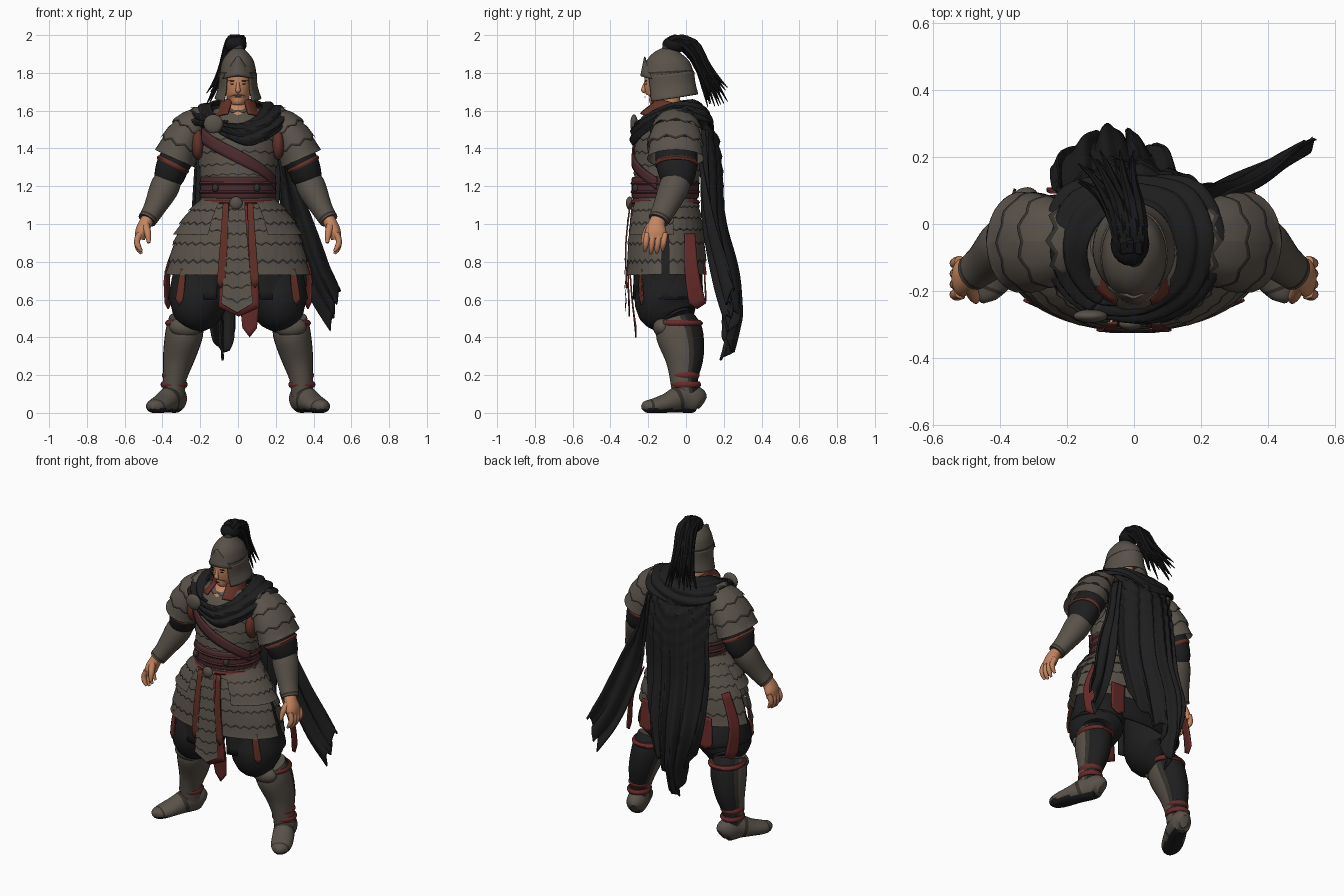
import bpy, bmesh, math, random
from mathutils import Vector, Matrix
random.seed(4)

def material(name, r, g, b):
    m = bpy.data.materials.new(name)
    m.diffuse_color = (r, g, b, 1)
    return m

ARMOUR = material("grey_brown_armour", .1, .084, .068)
SEAM = material("dark_seam", .035, .03, .025)
BLACK = material("black_cloth", .013, .013, .014)
HAIR = material("black_hair", .008, .008, .009)
RED = material("red_cloth", .135, .024, .022)
BELT = material("maroon_sash", .075, .024, .027)
LEATHER = material("rust_leather", .125, .031, .021)
SKIN = material("skin", .56, .235, .115)

# ---------- helpers ----------
def spline(P, t, closed=False):
    n = len(P)
    m = n if closed else n - 1
    s = min(max(t, 0), 1) * m
    i = min(int(s), m - 1)
    w = s - i
    a, b, c, d = [P[k % n] if closed else P[min(max(k, 0), n - 1)] for k in range(i - 1, i + 3)]
    return [q + .5 * w * (r - p + w * (2*p - 5*q + 4*r - s_ + w * (3*(q - r) + s_ - p)))
            for p, q, r, s_ in zip(a, b, c, d)]

def tube(P, ref=(0, 1, 0), a0=0, a1=360):
    """Surface swept along points (x, y, z, radius_a, radius_b)."""
    def f(u, v):
        p = spline(P, v)
        t = (Vector(spline(P, v + .01)[:3]) - Vector(spline(P, v - .01)[:3])).normalized()
        b = t.cross(Vector(ref)).normalized()
        n = b.cross(t)
        a = math.radians(a0 + (a1 - a0) * u)
        return Vector(p[:3]) + b * math.cos(a) * p[3] + n * math.sin(a) * p[4]
    return f

def ribbon(P, d=(1, 0, 0), tip=0):
    """Hanging strip along points (x, y, z, half_width)."""
    def f(u, v):
        p = spline(P, v)
        return Vector(p[:3]) + Vector(d) * p[3] * (2*u - 1) + Vector((0, 0, -tip * (1 - abs(2*u - 1)) * v**4))
    return f

def lifted(f, u, v, h):
    e = .004
    n = (f(u, v + e) - f(u, v - e)).cross(f(u + e, v) - f(u - e, v))
    return f(u, v) + n.normalized() * h

def finish(name, bm, mats, mirror, thick=0, angle=40):
    bmesh.ops.recalc_face_normals(bm, faces=bm.faces)
    me = bpy.data.meshes.new(name)
    bm.to_mesh(me)
    bm.free()
    ob = bpy.data.objects.new(name, me)
    bpy.context.collection.objects.link(ob)
    for m in mats:
        me.materials.append(m)
    bpy.ops.object.select_all(action='DESELECT')
    ob.select_set(True)
    bpy.context.view_layer.objects.active = ob
    bpy.ops.object.shade_smooth_by_angle(angle=math.radians(angle))
    if thick:
        s = ob.modifiers.new("thickness", 'SOLIDIFY')
        s.thickness, s.offset = thick, 0
    if mirror:
        ob.modifiers.new("mirror", 'MIRROR')
    return ob

def grid(bm, f, us, vs, closed=False, caps=False, rule=None):
    n = len(us)
    V = [[bm.verts.new(f(u, v)) for u in us] for v in vs]
    for j in range(len(vs) - 1):
        for i in range(n if closed else n - 1):
            k = (i + 1) % n
            fc = bm.faces.new((V[j][i], V[j][k], V[j+1][k], V[j+1][i]))
            if rule:
                fc.material_index = rule(fc.calc_center_median(), (i + .5) / n, j)
    if caps:
        bm.faces.new(V[0])
        bm.faces.new(V[-1])

def sheet(name, f, nu, nv, *mats, thick=.008, mirror=False, rule=None):
    bm = bmesh.new()
    grid(bm, f, [i / nu for i in range(nu + 1)], [j / nv for j in range(nv + 1)], rule=rule)
    return finish(name, bm, mats, mirror, thick)

def solid(name, P, *mats, mirror=False, rule=None, nu=24, nv=16, ref=(0, 1, 0), floor=False):
    bm = bmesh.new()
    grid(bm, tube(P, ref), [i / nu for i in range(nu)], [j / nv for j in range(nv + 1)], True, True, rule)
    if floor:
        for v in bm.verts:
            v.co.z = max(v.co.z, 0)
    return finish(name, bm, mats, mirror)

def scales(name, f, n, waves, mirror=False, lift=.009, amp=.2):
    """Overlapping rows of plates with zigzag hems and dark seams."""
    bm = bmesh.new()
    us = [i / (waves * 4) for i in range(waves * 4 + 1)]
    for r in range(n):
        def row(u, t):
            z = abs((u * waves + .5 * (r % 2)) % 1 - .5) * 2
            return lifted(f, u, min((r + t * (1 + amp * z)) / n, 1), lift * (.2 + t))
        grid(bm, row, us, [0, .45, .89, 1], rule=lambda c, u, j: int(j == 2))
    return finish(name, bm, [ARMOUR, SEAM], mirror)

def blob(name, c, r, mat, mirror=False):
    bm = bmesh.new()
    bmesh.ops.create_uvsphere(bm, u_segments=20, v_segments=12, radius=1,
                              matrix=Matrix.Translation(c) @ Matrix.Diagonal((*r, 1)))
    return finish(name, bm, [mat], mirror)

# ---------- legs ----------
solid("boots", [(.315, .085, .05, .025, .035), (.325, .055, .07, .058, .07), (.352, -.02, .075, .062, .075),
      (.395, -.1, .052, .066, .052), (.43, -.17, .036, .06, .04), (.447, -.215, .033, .036, .03), (.452, -.235, .03, .006, .01)],
      ARMOUR, BLACK, SEAM, mirror=True, ref=(0, 0, 1), floor=True, nv=24,
      rule=lambda c, u, j: 1 if c.z < .022 else 2 if j in (9, 17) else 0)
solid("greaves", [(.275, -.06, .5, .09, .1), (.285, -.035, .42, .1, .125), (.312, -.01, .3, .086, .105),
      (.335, -.01, .18, .062, .075), (.34, 0, .09, .06, .072)], ARMOUR, BLACK, SEAM, mirror=True,
      rule=lambda c, u, j: 1 if .08 < u < .42 else 2 if .04 < u < .08 or .42 < u < .46 else 0)
blob("knee_guards", (.278, -.125, .455), (.085, .05, .055), ARMOUR, True)
for i, (x, y, z, r) in enumerate([(.333, -.005, .2, .07), (.338, 0, .15, .072), (.275, -.035, .475, .112)]):
    solid(f"leg_wrap_{i}", [(x, y, z + .016, r * .9, r), (x, y, z, r, r * 1.12), (x, y, z - .016, r * .9, r)],
          RED, mirror=True, nv=5)
solid("baggy_trousers", [(.13, -.1, .92, .12, .12), (.18, -.095, .75, .14, .145), (.205, -.09, .64, .155, .178),
      (.222, -.088, .56, .15, .175), (.25, -.06, .5, .105, .12), (.26, -.05, .485, .08, .09)], BLACK, mirror=True)
sheet("underskirt", tube([(0, -.1, 1.1, .18, .15), (0, -.1, .85, .31, .175), (0, -.1, .6, .368, .188)], a0=-72, a1=252), 60, 8, BLACK)

# ---------- skirt ----------
SK = [(0, -.11, 1.13, .195, .165), (0, -.108, 1.03, .265, .185), (0, -.106, .9, .335, .202), (0, -.105, .73, .376, .206)]
scales("front_skirt_plates", tube(SK, a0=-74, a1=-6), 6, 7, True)
scales("back_skirt_plates", tube(SK, a0=4, a1=84), 6, 7, True)
HIP = [(0, -.11, 1.12, .205, .176), (0, -.11, 1.04, .275, .195), (0, -.11, .94, .335, .208)]
scales("hip_plates", tube(HIP, a0=-62, a1=12), 3, 7, True)
sheet("red_front_cloth", ribbon([(0, -.285, 1.1, .05), (.005, -.307, .8, .095), (.005, -.3, .56, .108)], tip=.05), 12, 10, RED)
sheet("red_torn_cloth", ribbon([(.05, -.3, .8, .04), (.06, -.285, .6, .05), (.062, -.265, .45, .038)], tip=.05), 8, 10, RED)
scales("centre_tabard_plate", ribbon([(-.005, -.292, 1.12, .04), (-.005, -.313, .85, .06), (-.005, -.312, .58, .085)], tip=.05), 9, 3)
for i, (P, d, m, mir) in enumerate([
        ([(.065, -.295, 1.11, .015), (.075, -.318, .9, .02), (.09, -.315, .69, .022)], (1, 0, 0), LEATHER, True),
        ([(.29, -.235, .76, .015), (.3, -.24, .68, .02), (.31, -.235, .6, .022)], (.9, .4, 0), LEATHER, True),
        ([(.3, .02, .95, .03), (.372, .03, .75, .04), (.37, .06, .58, .05)], (-.3, .9, 0), RED, True),
        ([(.2, .095, .8, .05), (.21, .1, .7, .05), (.21, .105, .62, .05)], (1, 0, 0), RED, True)]):
    sheet(f"hanging_ribbon_{i}", ribbon(P, d, .03), 6, 8, m, mirror=mir)

# ---------- torso ----------
TORSO = [(0, -.065, 1.6, .13, .1), (0, -.08, 1.52, .195, .165), (0, -.09, 1.4, .21, .175), (0, -.1, 1.28, .196, .17),
         (0, -.11, 1.18, .186, .162), (0, -.11, 1.06, .2, .165)]
solid("torso", TORSO, ARMOUR, nu=36)
scales("chest_scales", tube(TORSO), 9, 22, lift=.008)
sheet("chest_strap", lambda u, w: lifted(tube(TORSO, a0=-150, a1=-15), u, .24 + .44*u + .12*w, .016), 30, 3, BELT)
blob("armpit_lining", (.212, -.15, 1.42), (.035, .058, .08), LEATHER, True)
solid("sash", [(0, -.11, 1.25, .192, .17), (0, -.11, 1.235, .2, .178), (0, -.11, 1.15, .2, .178), (0, -.11, 1.135, .193, .17)], BELT, nu=36)
for z in (1.215, 1.17, 1.115):
    solid("sash_cord", [(0, -.11, z + .012, .197, .175), (0, -.11, z, .208, .184), (0, -.11, z - .012, .197, .175)],
          RED if z < 1.15 else BELT, nu=36, nv=6)
blob("belt_buckle", (-.01, -.298, 1.11), (.035, .02, .035), ARMOUR)
for x in (-.12, .1):
    blob("sash_stud", (x, -.265, 1.19), (.018, .02, .022), SEAM)

# ---------- arms ----------
scales("shoulder_guards", tube([(.16, -.05, 1.56, .05, .08), (.226, -.05, 1.535, .075, .11), (.288, -.055, 1.45, .096, .132),
       (.335, -.055, 1.345, .102, .137)]), 4, 9, True, lift=.012)
solid("sleeves", [(.2, -.05, 1.52, .06, .08), (.27, -.05, 1.43, .085, .105), (.335, -.05, 1.33, .088, .11), (.365, -.045, 1.25, .08, .095),
      (.38, -.045, 1.2, .06, .07)], BLACK, mirror=True)
solid("sleeve_cuffs", [(.34, -.05, 1.325, .088, .11), (.345, -.05, 1.315, .094, .115), (.35, -.05, 1.305, .088, .11)],
      LEATHER, mirror=True, nv=4)
solid("bracers", [(.36, -.04, 1.26, .066, .075), (.39, -.065, 1.19, .077, .08), (.445, -.115, 1.08, .057, .064),
      (.482, -.145, 1.02, .05, .056)], ARMOUR, SEAM, mirror=True, rule=lambda c, u, j: int(j in (1, 14)))
solid("palms", [(.47, -.14, 1.04, .033, .038), (.492, -.155, 1.0, .035, .045), (.51, -.16, .96, .034, .056), (.52, -.16, .92, .026, .054)],
      SKIN, mirror=True)
for k in range(4):
    y, q = -.205 + .031 * k, .012 * (1 - abs(k - 1.4))
    solid(f"finger_{k}", [(.52, y, .95, .017, .017), (.535, y - .005, .91, .016, .016), (.527, y - .01, .875 - q, .014, .014),
          (.51, y - .012, .85 - q, .007, .007)], SKIN, mirror=True, nu=10, nv=8)
solid("thumb", [(.49, -.185, 1.0, .02, .02), (.478, -.215, .95, .018, .018), (.472, -.23, .9, .009, .009)], SKIN, mirror=True, nu=10, nv=8)

# ---------- head ----------
solid("neck", [(0, -.1, 1.7, .058, .06), (0, -.1, 1.62, .067, .075), (0, -.13, 1.54, .09, .1)], SKIN)
sheet("red_collar", tube([(0, -.08, 1.645, .09, .09), (0, -.09, 1.6, .105, .11), (0, -.11, 1.54, .14, .15)], a0=-68, a1=248), 30, 6, LEATHER)
solid("face", [(0, -.125, 1.82, .07, .095), (0, -.128, 1.73, .068, .093), (0, -.133, 1.69, .064, .086), (0, -.142, 1.655, .054, .07),
      (0, -.158, 1.633, .035, .045), (0, -.162, 1.624, .015, .02)], SKIN)
solid("nose", [(0, -.212, 1.755, .008, .008), (0, -.222, 1.72, .011, .012), (0, -.224, 1.707, .015, .013), (0, -.215, 1.697, .008, .008)],
      SKIN, nu=12, nv=8)
blob("eyes", (.029, -.2115, 1.742), (.013, .004, .003), HAIR, True)
blob("brows", (.03, -.212, 1.758), (.02, .006, .003), HAIR, True)
blob("mouth", (0, -.217, 1.672), (.02, .004, .003), LEATHER)
DOME = [(0, -.1, 1.935, .015, .015), (0, -.1, 1.915, .045, .06), (0, -.1, 1.87, .08, .108), (0, -.097, 1.82, .094, .13), (0, -.095, 1.785, .098, .137)]
solid("helmet_dome", DOME, ARMOUR, SEAM, rule=lambda c, u, j: int(j == 13), nu=32)
sheet("helmet_neck_guard", tube([(0, -.093, 1.795, .097, .133), (0, -.085, 1.73, .1, .132), (0, -.075, 1.665, .12, .138)], a0=-52, a1=232),
      40, 8, ARMOUR)
sheet("brow_crest", lambda u, v: Vector(((u - .5) * .15 * (.08 + v), -.238 + .9*(u - .5)**2 * .25 * v + .02*(1 - v),
      1.885 - .1*v - .03*abs(u - .5)*v)), 12, 6, ARMOUR)
solid("plume_holder", [(0, -.09, 1.955, .025, .025), (0, -.1, 1.92, .03, .03)], SEAM, nv=2)

# ---------- plume ----------
blob("plume_knot", (-.012, -.06, 1.95), (.058, .065, .046), HAIR)
for k in range(28):
    j = lambda s: random.uniform(-s, s)
    dx, dy, e = j(.032), j(.03), random.uniform(.5, 1)
    P = [(-.01 + dx*.6, -.09, 1.95), (-.01 + dx, -.04 + dy, 1.978 + j(.008)), (-.025 + dx*1.2, .03 + dy, 1.93 + j(.02)),
         (-.045 + dx*1.5, .085 + dy, 1.84 + j(.02)), (-.065 + dx*2, .13 + dy*1.5, 1.84 - .13*e), (-.085 + dx*2.8, .165 + dy*2, 1.84 - .23*e)]
    R = [.015, .022, .02, .015, .009, .002]
    solid(f"plume_strand_{k}", [(*p, r, r) for p, r in zip(P, R)], HAIR, nu=7, nv=14, ref=(1, 0, 0))

# ---------- cowl, brooch and cape ----------
OUT = [(-.14, -.25, 1.5), (.05, -.285, 1.42), (.2, -.225, 1.48), (.275, -.06, 1.57), (.2, .11, 1.54), (0, .14, 1.5),
       (-.2, .11, 1.54), (-.265, -.05, 1.57), (-.235, -.17, 1.53)]
INN = [(-.09, -.22, 1.545), (.02, -.225, 1.545), (.12, -.16, 1.6), (.13, -.06, 1.64), (.08, .02, 1.65), (0, .04, 1.65),
       (-.08, .02, 1.65), (-.13, -.06, 1.635), (-.13, -.15, 1.59)]
def cowl(u, v):
    p = Vector(spline(INN, u, True)).lerp(Vector(spline(OUT, u, True)), v)
    out = Vector((p.x, p.y + .07, .1)).normalized()
    return p + out * (.025 * math.sin(math.pi * v) + .008 * math.sin(v * 20 + 5 * math.sin(u * 6.28)))
sheet("cowl", cowl, 72, 24, BLACK, thick=.012)
blob("brooch", (-.13, -.275, 1.53), (.052, .02, .05), ARMOUR)

CX0 = [(.2, .05, 1.6), (.22, .08, 1.3), (.2, .09, 1.0), (.16, .15, .75), (.07, .17, .45)]
CX1 = [(-.22, .05, 1.6), (-.23, .08, 1.3), (-.25, .1, 1.0), (-.25, .17, .75), (-.17, .18, .45)]
HEM = [(.72,), (.52,), (.5,), (.33,), (.28,), (.42,), (.55,)]
def cape(u, v):
    hem = spline(HEM, u)[0] + .06 * abs(((u * 7) % 1) - .5)
    t = v * (1.6 - hem) / 1.15
    p = Vector(spline(CX0, min(t, 1))).lerp(Vector(spline(CX1, min(t, 1))), u)
    p.z = 1.6 - v * (1.6 - hem)
    p.y += (.05 + .05 * min(v * 8, 1)) * math.sin(math.pi * u) + (.004 + .022 * v) * math.sin(u * 32 + 3 * v)
    p.y += .008 * math.sin(u * 71 + 5 * v) * v
    # draped folds sagging between the shoulders
    p.y += .01 * max(1 - v * 2.2, 0) * math.sin((p.z - .7 * (u - .5)**2) * 75)
    p.y -= .03 * max(t - .95, 0) / .1
    p.x += .014 * v * math.sin(u * 25 + 3 * v)
    return p
sheet("cape", cape, 110, 44, BLACK, thick=.01)
SL = [(.19, .1, 1.5), (.22, .1, 1.2), (.24, .1, 1.0), (.3, .13, .8), (.385, .17, .6), (.49, .22, .43)]
SR = [(.22, .07, 1.5), (.29, .1, 1.25), (.36, .12, 1.1), (.42, .15, .95), (.48, .2, .79), (.54, .24, .64)]
def streamer(u, v):
    p = Vector(spline(SL, v)).lerp(Vector(spline(SR, v)), u)
    return p + Vector((0, .018 * math.sin(u * 12 + v * 3), .05 * v**6 * abs(math.sin(u * 9.4))))
sheet("cape_streamer", streamer, 36, 24, BLACK, thick=.012)
